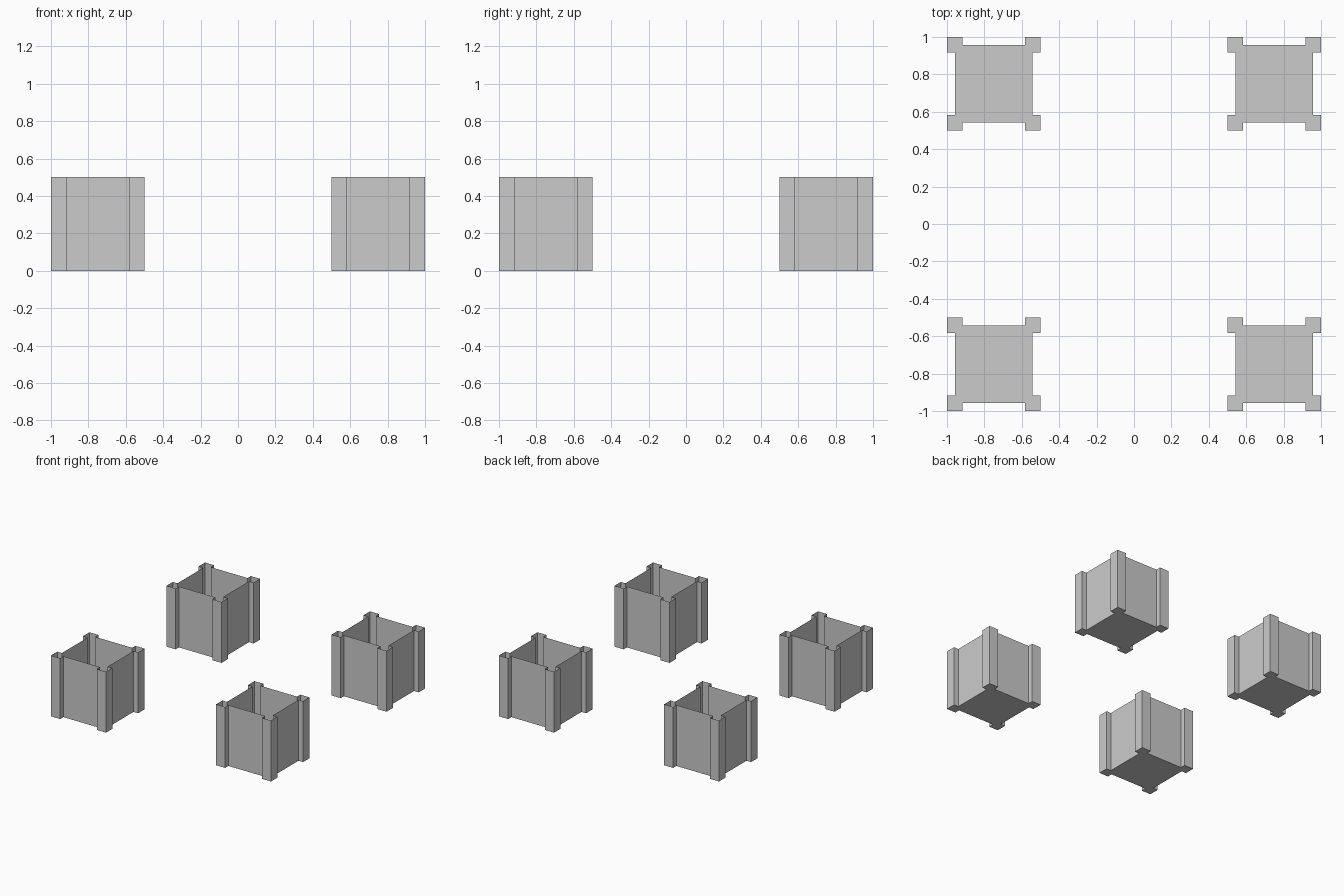
import bpy, bmesh

if "Cube" in bpy.data.objects:
    bpy.data.objects.remove(bpy.data.objects["Cube"])

HALF, POST, INSET, HEIGHT = 0.25, 0.083, 0.042, 0.5


def box_outline():
    # One corner post's outline, turned by quarter turns round the box
    p, w = HALF - POST, HALF - INSET
    corner = [(w, p), (HALF, p), (HALF, HALF), (p, HALF), (p, w)]
    pts = []
    for _ in range(4):
        pts += corner
        corner = [(-y, x) for x, y in corner]
    return pts


def open_box(name, x, y):
    # Thin-walled open-top box: floor plus walls swept up from its outline
    bm = bmesh.new()
    outline = box_outline()
    low = [bm.verts.new((px, py, 0)) for px, py in outline]
    high = [bm.verts.new((px, py, HEIGHT)) for px, py in outline]
    n = len(outline)
    bm.faces.new(low[::-1])
    for i in range(n):
        j = (i + 1) % n
        bm.faces.new((low[i], low[j], high[j], high[i]))
    mesh = bpy.data.meshes.new(name)
    bm.to_mesh(mesh)
    bm.free()
    obj = bpy.data.objects.new(name, mesh)
    obj.location = (x, y, 0)
    bpy.context.collection.objects.link(obj)


# Four identical boxes, one in each quadrant
for side, sx in (("left", -1), ("right", 1)):
    for end, sy in (("front", -1), ("back", 1)):
        open_box(f"{end}_{side}_box", 0.75 * sx, 0.75 * sy)
